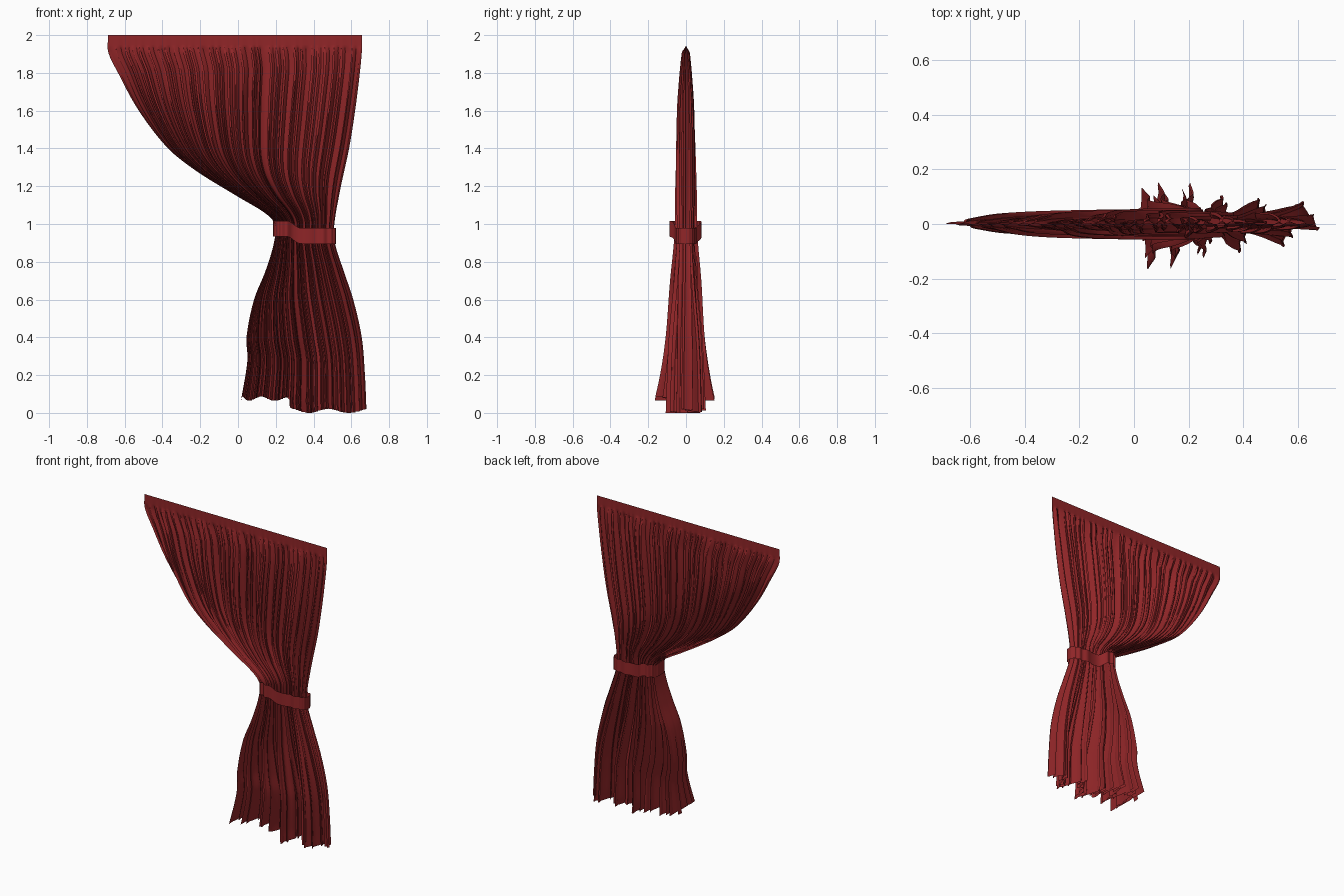
import bpy, bmesh, math, random

if "Cube" in bpy.data.objects:
    bpy.data.objects.remove(bpy.data.objects["Cube"])

random.seed(7)
TAU = 2 * math.pi


def curve(pts):
    """Smooth interpolation through (z, value) points, listed from low to high z."""
    def slope(i):
        a, b = max(i - 1, 0), min(i + 1, len(pts) - 1)
        return (pts[b][1] - pts[a][1]) / (pts[b][0] - pts[a][0])

    def f(z):
        z = min(max(z, pts[0][0]), pts[-1][0])
        i = 0
        while i < len(pts) - 2 and z > pts[i + 1][0]:
            i += 1
        (z0, v0), (z1, v1) = pts[i], pts[i + 1]
        h = z1 - z0
        t = (z - z0) / h
        return ((2*t**3 - 3*t*t + 1) * v0 + (t**3 - 2*t*t + t) * h * slope(i)
                + (3*t*t - 2*t**3) * v1 + (t**3 - t*t) * h * slope(i + 1))
    return f


def smooth(a, b, x):
    t = min(max((x - a) / (b - a), 0), 1)
    return t * t * (3 - 2 * t)


# Outline of the curtain and how the gathers spread and deepen
left = curve([(0.06, .015), (.28, .05), (.4, .045), (.6, .085), (.75, .145), (.9, .19),
              (1.0, .195), (1.06, .14), (1.15, -.01), (1.28, -.22), (1.4, -.37),
              (1.6, -.525), (1.8, -.635), (1.91, -.687), (2.0, -.687)])
right = curve([(0.02, .68), (.2, .672), (.4, .655), (.6, .61), (.75, .56), (.9, .513),
               (1.0, .51), (1.2, .545), (1.4, .588), (1.6, .62), (1.8, .645), (1.92, .656), (2.0, .656)])
bunch = curve([(0, 1.4), (.4, 1.55), (.8, 2.0), (.95, 2.2), (1.1, 1.9), (1.4, 1.3), (1.8, 1.0), (2.0, 1.0)])
depth_left = curve([(0, .2), (.2, .15), (.4, .12), (.7, .1), (.95, .075), (1.2, .07),
                    (1.6, .052), (1.8, .035), (1.92, .02)])
depth_right = curve([(0, .1), (.4, .085), (.7, .06), (.95, .045), (1.2, .05),
                     (1.6, .045), (1.8, .032), (1.92, .02)])

FOLDS, PER, ROWS = 30, 12, 100
COLS = FOLDS * PER
size = [random.uniform(.45, 1) for _ in range(FOLDS + 2)]
shift = [random.uniform(-.35, .35) for _ in range(FOLDS + 2)]


def along(table, s):
    i = int(s)
    t = s - i
    t = t * t * (3 - 2 * t)
    return table[i] * (1 - t) + table[i + 1] * t


def cloth(u, z):
    L, R = left(z), right(z)
    p = bunch(z)
    gather = 1 - smooth(1.905, 1.948, z)
    s = u * FOLDS
    ends = smooth(0, .05, u) * smooth(0, .05, 1 - u)
    phase = TAU * s + TAU * along(shift, s) * ends
    k = smooth(.4, .6, u)
    depth = depth_left(z) * (1 - k) + depth_right(z) * k
    low = .2 + .3 * (1 - smooth(.2, 1.0, z))
    big = math.sin(TAU * u * 5.5 + .6)
    wave = (1 - low) * along(size, s) * math.sin(phase) + low * big
    y = depth * wave * gather * (.35 + .65 * ends)
    step = (R - L) * p * max(u, .04) ** (p - 1) / FOLDS
    x = L + (R - L) * u ** p + .28 * step * math.sin(2 * phase) * gather * ends
    return x, y * 1.1


def hem(u):
    base = .065 * (1 - smooth(.5, .53, u))
    return base + (.011 + .011 * math.sin(TAU * u * 4 + 1)) * smooth(0, .03, u)


def finish(name, bm, angle):
    me = bpy.data.meshes.new(name)
    bmesh.ops.recalc_face_normals(bm, faces=bm.faces)
    bm.to_mesh(me)
    bm.free()
    ob = bpy.data.objects.new(name, me)
    bpy.context.collection.objects.link(ob)
    me.materials.append(red)
    bpy.ops.object.select_all(action='DESELECT')
    ob.select_set(True)
    bpy.context.view_layer.objects.active = ob
    bpy.ops.object.shade_smooth_by_angle(angle=math.radians(angle))
    return ob


def grid(bm, rows):
    for a, b in zip(rows, rows[1:]):
        for i in range(len(a) - 1):
            bm.faces.new((a[i], b[i], b[i + 1], a[i + 1]))


red = bpy.data.materials.new("red_cloth")
red.diffuse_color = (.28, .019, .021, 1)
red.use_nodes = True
red.node_tree.nodes["Principled BSDF"].inputs["Base Color"].default_value = red.diffuse_color

# Curtain: flat header, pleats drawn to the tie, flared hem
levels = [0, .5, .8, .92, 1] 
bm = bmesh.new()
rows = []
heights = [2.0, 1.95, 1.942, 1.934, 1.926, 1.918, 1.91]
heights += [1.9 - 1.9 * j / ROWS for j in range(ROWS + 1)]
for h in heights:
    row = []
    for i in range(COLS + 1):
        u = i / COLS
        z = h + hem(u) * (1 - smooth(0, .9, h))
        x, y = cloth(u, z)
        row.append(bm.verts.new((x, y, z)))
    rows.append(row)
grid(bm, rows)
finish("curtain", bm, 60)

# Tieback: a rippled band wrapped round the gathered cloth
bm = bmesh.new()
N = 120
rows = []
for dz in (.042, .015, -.015, -.042):
    row = []
    for i in range(N):
        a = TAU * i / N
        c, sn = math.cos(a), math.sin(a)
        x = .352 + .168 * math.copysign(abs(c) ** .6, c)
        k = smooth(.26, .33, x)
        wid = (.083 * (1 - k) + .05 * k) * (1 + .1 * math.sin(15 * a))
        y = wid * math.copysign(abs(sn) ** .6, sn)
        z = .975 * (1 - k) + .937 * k + dz
        row.append(bm.verts.new((x, y, z)))
    row.append(row[0])
    rows.append(row)
grid(bm, rows)
finish("tieback", bm, 50)
